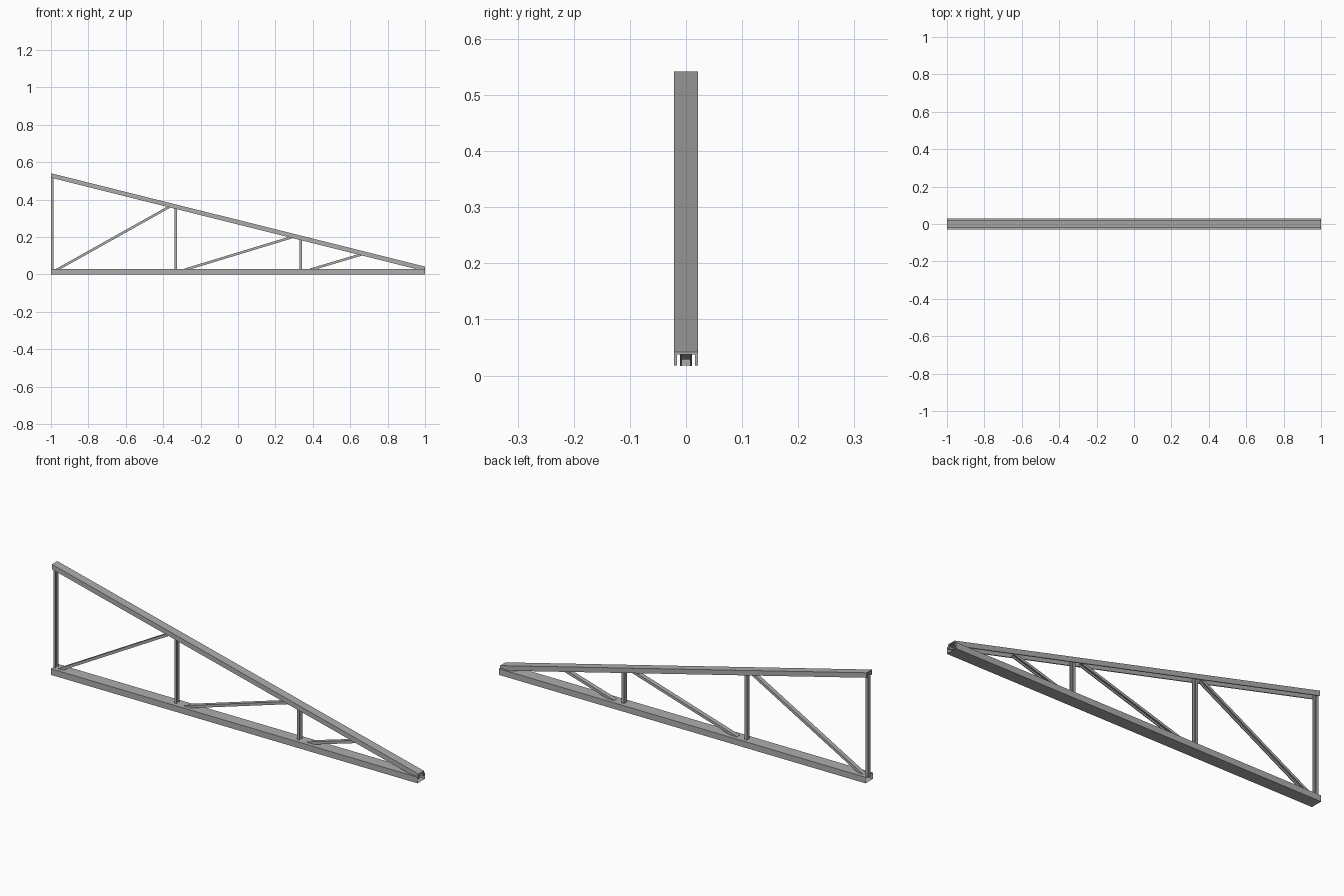
import bpy, bmesh
from mathutils import Vector

cube = bpy.data.objects.get("Cube")
if cube:
    bpy.data.objects.remove(cube, do_unlink=True)

steel = bpy.data.materials.new("grey_steel")
steel.use_nodes = True
COLOUR = (0.42, 0.42, 0.42, 1)
steel.diffuse_color = COLOUR
steel.node_tree.nodes["Principled BSDF"].inputs["Base Color"].default_value = COLOUR


def channel(half, depth, wall):
    """U section as (across, height) points: back at height 0, legs hanging down."""
    inner = half - wall
    return [(-half, 0), (half, 0), (half, -depth), (inner, -depth),
            (inner, -wall), (-inner, -wall), (-inner, -depth), (-half, -depth)]


def sweep(name, section, start, end, up, caps=True):
    """Run a section from start to end; 'up' is the direction of its height."""
    bm = bmesh.new()
    rings = []
    for point in (start, end):
        base = Vector((point[0], 0, point[1]))
        rings.append([bm.verts.new(base + Vector((0, a, 0)) + up * h) for a, h in section])
    n = len(section)
    for i in range(n):
        j = (i + 1) % n
        bm.faces.new((rings[0][i], rings[0][j], rings[1][j], rings[1][i]))
    if caps:
        for ring in rings:
            bm.faces.new(ring)
    bmesh.ops.recalc_face_normals(bm, faces=bm.faces)
    mesh = bpy.data.meshes.new(name)
    bm.to_mesh(mesh)
    bm.free()
    mesh.materials.append(steel)
    obj = bpy.data.objects.new(name, mesh)
    bpy.context.collection.objects.link(obj)
    return obj


UP = Vector((0, 0, 1))
LOW, HIGH = 0.042, 0.5415      # top edge of the sloping chord at each end


def slope(x):
    return HIGH + (LOW - HIGH) * (x + 1) / 2


# Bottom chord: thin sheet tube with open ends
tube = [(-0.03, 0), (0.03, 0), (0.03, 0.03), (-0.03, 0.03)]
sweep("bottom_chord", tube, (-1, 0), (1, 0), UP, caps=False)

# Top chord: channel open downward, ends cut upright
sweep("top_chord", channel(0.021, 0.0245, 0.005), (-1, HIGH), (1, LOW), UP)

# Web members are slimmer channels seated inside both chords
web = channel(0.011, 0.013, 0.004)

# Posts: open toward the low end
for name, x in (("end_post", -1), ("middle_post", -0.34), ("short_post", 0.33)):
    sweep(name, web, (x, 0.018), (x, slope(x) - 0.012), Vector((-1, 0, 0)))

# Diagonals: open downward
diagonals = (("long_diagonal", (-0.96, 0.03), (-0.365, 0.363)),
             ("middle_diagonal", (-0.27, 0.03), (0.29, 0.2)),
             ("short_diagonal", (0.4, 0.03), (0.66, 0.107)))
for name, foot, head in diagonals:
    run = Vector((head[0] - foot[0], 0, head[1] - foot[1])).normalized()
    up = Vector((-run.z, 0, run.x))
    shift = up * 0.0065
    a = Vector((foot[0], 0, foot[1])) + shift - run * 0.015
    b = Vector((head[0], 0, head[1])) + shift
    sweep(name, web, (a.x, a.z), (b.x, b.z), up)
